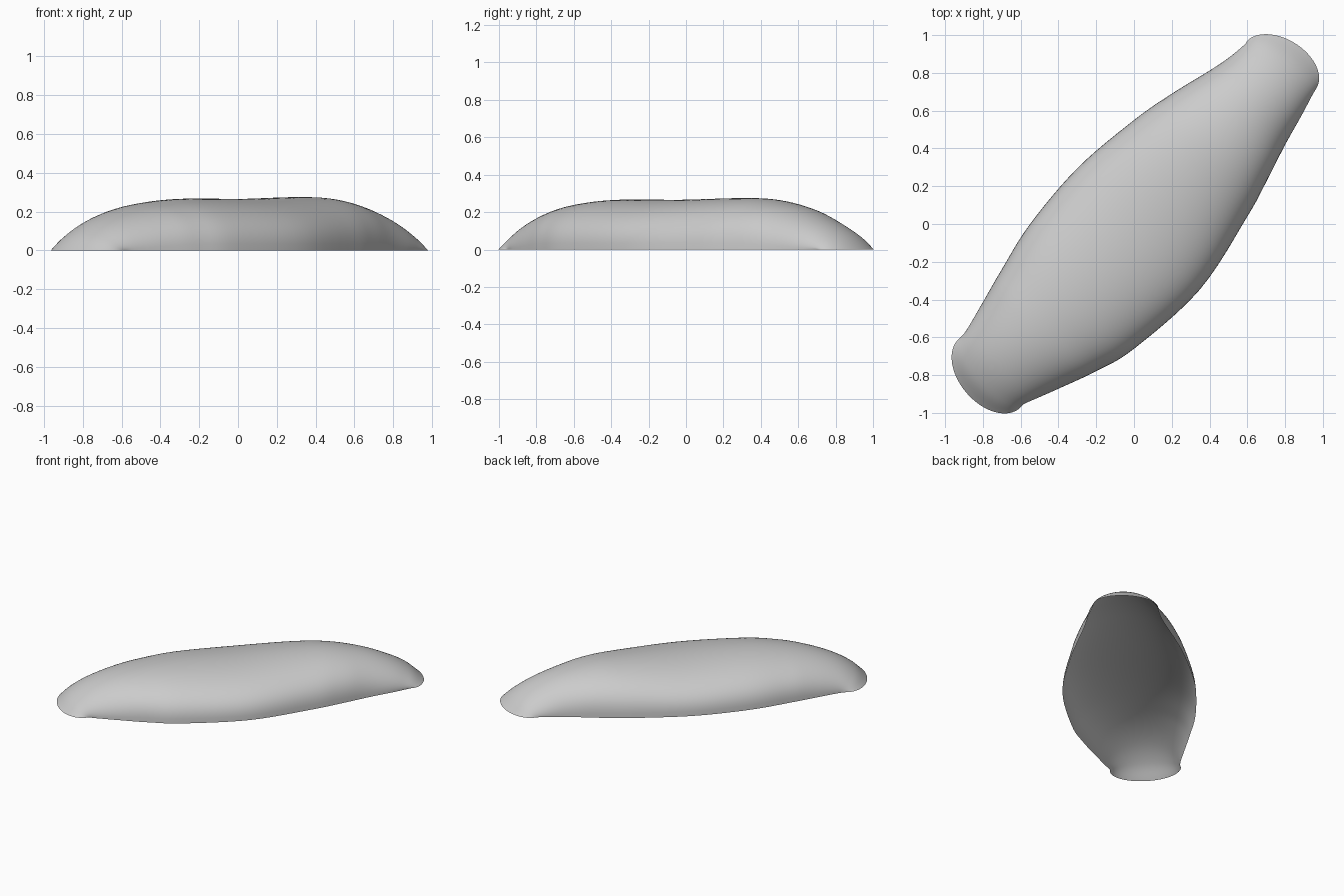
import bpy, bmesh, math
from mathutils import Vector

cube = bpy.data.objects.get("Cube")
if cube:
    bpy.data.objects.remove(cube, do_unlink=True)

# Cross-section stations along the long axis:
# left edge (u, v), right edge (u, v), crest u, crest height
STATIONS = [
    (-1.09, .226, -1.11, -.262, -1.26, 0),
    (-1.06, .225, -1.08, -.262, -1.17, .085),
    (-1.01, .233, -1.02, -.287, -1.04, .16),
    (-.87, .27, -.87, -.345, -.87, .216),
    (-.665, .325, -.69, -.41, -.67, .25),
    (-.389, .389, -.467, -.467, -.42, .267),
    (0, .421, 0, -.492, 0, .266),
    (.389, .389, .453, -.396, .42, .275),
    (.63, .346, .66, -.335, .65, .267),
    (.863, .29, .863, -.269, .87, .225),
    (.976, .268, 1.03, -.222, 1.04, .165),
    (1.08, .258, 1.13, -.19, 1.18, .09),
    (1.11, .262, 1.17, -.177, 1.285, 0),
]
STEPS, ACROSS = 6, 40


def smooth_stations(rows):
    """Catmull-Rom interpolation through the stations."""
    pts = [Vector(r) for r in rows]
    pts = [2 * pts[0] - pts[1]] + pts + [2 * pts[-1] - pts[-2]]
    out = []
    for a, b, c, d in zip(pts, pts[1:], pts[2:], pts[3:]):
        for k in range(STEPS):
            t = k / STEPS
            out.append(b + (c - a) * (t / 2) + (2 * a - 5 * b + 4 * c - d) * (t * t / 2)
                       + (3 * b - a - 3 * c + d) * (t ** 3 / 2))
    return out + [pts[-2]]


def section(s):
    """Arched cross-section, turned 45 degrees into the diagonal."""
    ul, vl, ur, vr, crest, height = s
    power = 0.8 + 0.3 * min(1, max(0, (abs(crest) - 0.75) / 0.4))
    points = []
    for j in range(ACROSS + 1):
        a = math.pi * (j / ACROSS - 0.5)
        t, c = math.sin(a), max(0, math.cos(a))
        f = (t + 1) / 2
        u = ul + (ur - ul) * f + (crest - (ul + ur) / 2) * c
        v = vl + (vr - vl) * f
        z = max(0, height) * c ** power
        points.append(((u - v) * math.sqrt(0.5), (u + v) * math.sqrt(0.5), z))
    return points


# Open-bottomed shell
bm = bmesh.new()
grid = [[bm.verts.new(p) for p in section(s)] for s in smooth_stations(STATIONS)]
for r0, r1 in zip(grid, grid[1:]):
    for j in range(ACROSS):
        bm.faces.new((r0[j], r0[j + 1], r1[j + 1], r1[j]))
bm.normal_update()
if sum(f.normal.z for f in bm.faces) < 0:
    bmesh.ops.reverse_faces(bm, faces=bm.faces)
for f in bm.faces:
    f.smooth = True
mesh = bpy.data.meshes.new("curved_shell")
bm.to_mesh(mesh)
bm.free()
shell = bpy.data.objects.new("curved_shell", mesh)
bpy.context.collection.objects.link(shell)

# Single grey material
grey = bpy.data.materials.new("light_grey")
grey.use_nodes = True
colour = (0.6, 0.6, 0.6, 1)
grey.diffuse_color = colour
grey.node_tree.nodes["Principled BSDF"].inputs["Base Color"].default_value = colour
mesh.materials.append(grey)
